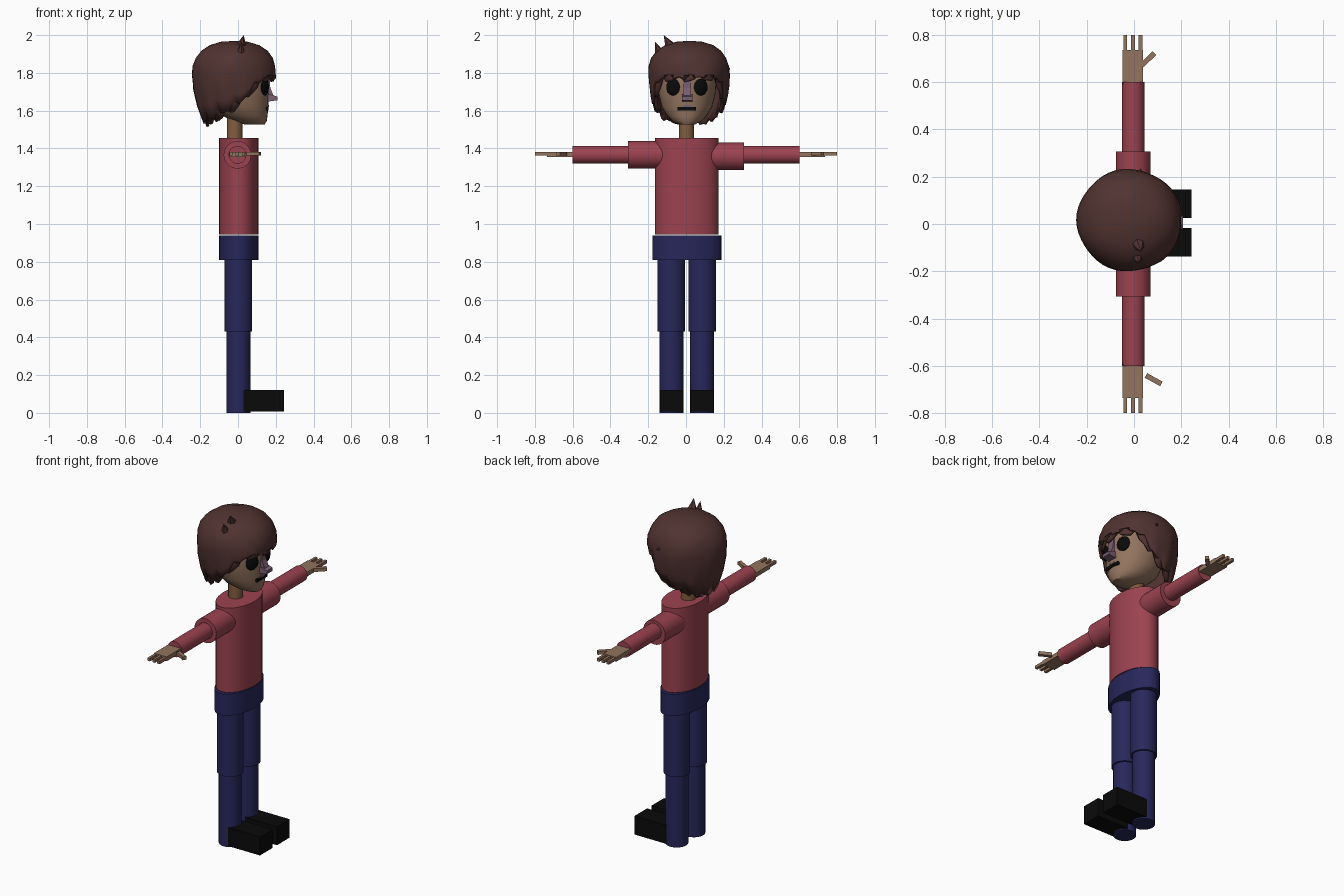
import bpy, bmesh, math, random
from mathutils import Vector

if "Cube" in bpy.data.objects:
    bpy.data.objects.remove(bpy.data.objects["Cube"])

random.seed(4)


def material(name, rgb):
    m = bpy.data.materials.new(name)
    m.diffuse_color = (*rgb, 1)
    m.use_nodes = True
    m.node_tree.nodes["Principled BSDF"].inputs["Base Color"].default_value = m.diffuse_color
    return m


SHIRT = material("shirt red", (0.33, 0.056, 0.08))
TROUSER = material("trouser navy", (0.021, 0.02, 0.105))
SKIN = material("skin", (0.29, 0.175, 0.112))
NECK = material("neck brown", (0.22, 0.112, 0.05))
HAIR = material("hair brown", (0.08, 0.033, 0.03))
BLACK = material("black", (0.003, 0.003, 0.003))
NOSE = material("nose mauve", (0.2, 0.115, 0.165))


def finish(name, bm, mat, smooth=35):
    bmesh.ops.recalc_face_normals(bm, faces=bm.faces)
    me = bpy.data.meshes.new(name)
    bm.to_mesh(me)
    bm.free()
    ob = bpy.data.objects.new(name, me)
    bpy.context.collection.objects.link(ob)
    me.materials.append(mat)
    if smooth:
        bpy.ops.object.select_all(action='DESELECT')
        bpy.context.view_layer.objects.active = ob
        ob.select_set(True)
        bpy.ops.object.shade_smooth_by_angle(angle=math.radians(smooth))
    return ob


def box(name, lo, hi, mat, turn=0):
    lo, hi = Vector(lo), Vector(hi)
    bm = bmesh.new()
    bmesh.ops.create_cube(bm, size=1)
    bmesh.ops.scale(bm, vec=hi - lo, verts=bm.verts)
    ob = finish(name, bm, mat, 0)
    ob.location = (lo + hi) / 2
    ob.rotation_euler.z = turn
    return ob


def loft(name, rings, mat, n=32, smooth=35):
    """Closed stack of ellipses: (z, centre x, centre y, radius x, radius y)."""
    bm = bmesh.new()
    loops = []
    for z, cx, cy, rx, ry in rings:
        loops.append([bm.verts.new((cx + rx * math.cos(a), cy + ry * math.sin(a), z))
                      for a in (2 * math.pi * i / n for i in range(n))])
    for p, q in zip(loops, loops[1:]):
        for i in range(n):
            j = (i + 1) % n
            bm.faces.new((p[i], p[j], q[j], q[i]))
    bm.faces.new(loops[0])
    bm.faces.new(loops[-1])
    return finish(name, bm, mat, smooth)


def tube(name, z0, z1, cx, cy, rx, ry, mat):
    return loft(name, [(z0, cx, cy, rx, ry), (z1, cx, cy, rx, ry)], mat)


def arm_tube(name, y0, y1, z, r, mat):
    ob = tube(name, y0, y1, 0, 0, r, r, mat)
    ob.rotation_euler.x = -math.pi / 2
    ob.location = (-0.003, 0, z)


# Body
tube("torso", 0.945, 1.455, 0.004, 0.005, 0.104, 0.168, SHIRT)
tube("hips", 0.81, 0.94, 0.004, 0.005, 0.104, 0.183, TROUSER)
tube("neck", 1.44, 1.60, -0.017, 0.002, 0.041, 0.04, NECK)

# Limbs, one set for each side
for side, s, thumb in (("left", 1, ((0.06, 0.697), 0.78)),
                       ("right", -1, ((0.083, -0.658), -0.5))):
    ly = 0.004 + s * 0.081
    tube(side + "_thigh", 0.43, 0.81, 0.002, ly, 0.073, 0.073, TROUSER)
    tube(side + "_shin", 0, 0.43, 0.002, ly, 0.063, 0.063, TROUSER)
    box(side + "_shoe", (0.03, ly - 0.06, 0.008), (0.243, ly + 0.06, 0.12), BLACK)
    arm_tube(side + "_upper_arm", *sorted((s * 0.10, s * 0.307)), 1.362 - s * 0.004, 0.073, SHIRT)
    arm_tube(side + "_forearm", *sorted((s * 0.25, s * 0.6)), 1.366, 0.047, SHIRT)
    y0, y1 = sorted((s * 0.59, s * 0.735))
    box(side + "_palm", (-0.048, y0, 1.356), (0.038, y1, 1.382), SKIN)
    y0, y1 = sorted((s * 0.73, s * 0.8))
    for k, x in enumerate((-0.037, -0.004, 0.028)):
        box(f"{side}_finger_{k + 1}", (x - 0.008, y0, 1.362), (x + 0.008, y1, 1.38), SKIN)
    (tx, ty), turn = thumb
    box(side + "_thumb", (tx - 0.037, ty - 0.011, 1.362), (tx + 0.037, ty + 0.011, 1.382),
        SKIN, turn)

# Head, chin to crown
loft("head", [(1.528, 0.087, 0.005, 0.055, 0.045), (1.545, 0.065, 0.005, 0.087, 0.075),
              (1.57, 0.04, 0.005, 0.116, 0.103), (1.62, 0.015, 0.005, 0.146, 0.134),
              (1.70, 0, 0.005, 0.164, 0.153), (1.78, 0, 0.005, 0.165, 0.158),
              (1.87, 0, 0.005, 0.14, 0.14), (1.92, 0, 0.005, 0.07, 0.07)], SKIN, 28, 50)

# Eyes: shallow domes lying on the face
for side, y, turn in (("left", 0.078, 0.42), ("right", -0.068, -0.42)):
    bm = bmesh.new()
    bmesh.ops.create_uvsphere(bm, u_segments=16, v_segments=10, radius=1)
    bmesh.ops.scale(bm, vec=(0.016, 0.04, 0.045), verts=bm.verts)
    eye = finish(side + "_eye", bm, BLACK)
    eye.location = (0.142, y, 1.725)
    eye.rotation_euler.z = turn


# Nose and mouth
def prism(name, profile, y0, y1, mat):
    bm = bmesh.new()
    f = bm.faces.new([bm.verts.new((x, y0, z)) for x, z in profile])
    r = bmesh.ops.extrude_face_region(bm, geom=[f])
    bmesh.ops.translate(bm, vec=(0, y1 - y0, 0),
                        verts=[v for v in r["geom"] if isinstance(v, bmesh.types.BMVert)])
    return finish(name, bm, mat, 0)


prism("nose_bridge", [(0.13, 1.80), (0.168, 1.79), (0.171, 1.72), (0.19, 1.675), (0.13, 1.66)],
      -0.014, 0.026, NOSE)
prism("nose_tip", [(0.13, 1.69), (0.175, 1.685), (0.208, 1.674), (0.208, 1.655), (0.14, 1.645)],
      -0.022, 0.034, NOSE)
box("mouth", (0.12, -0.045, 1.601), (0.161, 0.053, 1.62), BLACK)
box("upper_lip", (0.12, -0.016, 1.62), (0.164, 0.024, 1.63), NOSE)

# Hair: layered caps whose lower edge falls from the fringe to the nape
EDGE = [(0, 1.77), (40, 1.765), (55, 1.73), (70, 1.66), (90, 1.60), (120, 1.56),
        (150, 1.53), (180, 1.525)]


def edge_height(a):
    d = abs((math.degrees(a) + 180) % 360 - 180)
    for (a0, z0), (a1, z1) in zip(EDGE, EDGE[1:]):
        if d <= a1:
            return z0 + (z1 - z0) * (d - a0) / (a1 - a0)
    return EDGE[-1][1]


def hair_scale(z):
    if z > 1.79:
        return max(0, 1 - ((z - 1.79) / 0.18) ** 2.4) ** (1 / 2.4)
    return 1 - 0.28 * ((1.79 - z) / 0.27) ** 2


def hair_cap(name, size, lift, phase, n=48):
    bm = bmesh.new()
    crown = bm.verts.new((-0.01, 0.02, 1.79 + 0.18 * size))
    cols = []
    for i in range(n):
        a = 2 * math.pi * i / n
        # sawtooth tips give pointed locks
        low = edge_height(a) + lift + (0.03 if (i + phase) % 4 == 0 else 0) \
            + random.uniform(-0.01, 0.008)
        heights = [1.79 + 0.18 * math.sin(math.radians(t)) for t in (76, 60, 45, 30, 15, 0)]
        heights += [1.79 + (low - 1.79) * t for t in (0.33, 0.67, 1)]
        col = []
        for k, z in enumerate(heights):
            r = hair_scale(z) * size * (1 + 0.012 * math.sin(5 * a + k))
            if k > 5 and (i + phase) % 4 == 0:
                r -= 0.035
            col.append(bm.verts.new((-0.02 + 0.222 * r * math.cos(a),
                                     0.016 + 0.216 * r * math.sin(a),
                                     1.79 + (z - 1.79) * (size if z > 1.79 else 1))))
        cols.append(col)
    for i in range(n):
        p, q = cols[i], cols[(i + 1) % n]
        bm.faces.new((crown, p[0], q[0]))
        for k in range(len(p) - 1):
            bm.faces.new((p[k], p[k + 1], q[k + 1], q[k]))
    ob = finish(name, bm, HAIR, 40)
    mod = ob.modifiers.new("thickness", 'SOLIDIFY')
    mod.thickness, mod.offset = 0.015, -1


hair_cap("hair_outer", 1.0, 0.012, 0)
hair_cap("hair_inner", 0.94, -0.005, 2)


# Loose tufts standing off the crown
def tuft(name, base, tip, r):
    base, tip = Vector(base), Vector(tip)
    bm = bmesh.new()
    bmesh.ops.create_cone(bm, segments=6, radius1=r, radius2=0, depth=(tip - base).length,
                          cap_ends=True)
    ob = finish(name, bm, HAIR, 0)
    ob.location = (base + tip) / 2
    ob.rotation_mode = 'QUATERNION'
    ob.rotation_quaternion = (tip - base).to_track_quat('Z', 'Y')


tuft("tuft_crown", (0.01, -0.06, 1.90), (0.03, -0.118, 2.0), 0.05)
tuft("tuft_side", (0.01, -0.12, 1.86), (0.02, -0.165, 1.965), 0.045)
tuft("tuft_left", (0.0, 0.16, 1.84), (0.03, 0.236, 1.82), 0.05)
